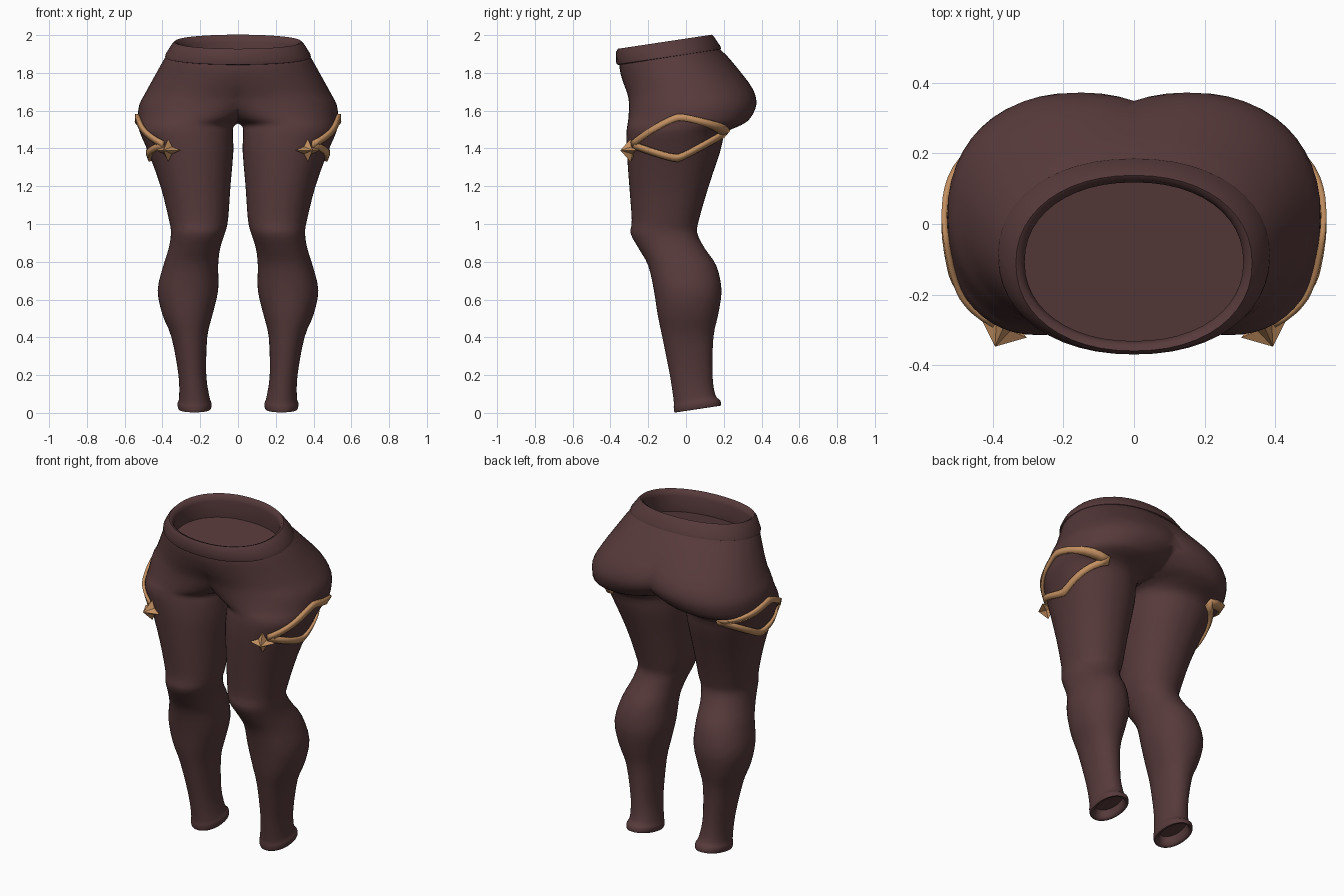
import bpy, bmesh, math
from mathutils import Vector
from mathutils.bvhtree import BVHTree

cube = bpy.data.objects.get("Cube")
if cube:
    bpy.data.objects.remove(cube, do_unlink=True)


def make_material(name, colour):
    mat = bpy.data.materials.new(name)
    mat.use_nodes = True
    mat.diffuse_color = (*colour, 1)
    shader = next(n for n in mat.node_tree.nodes if n.type == 'BSDF_PRINCIPLED')
    shader.inputs["Base Color"].default_value = (*colour, 1)
    shader.inputs["Roughness"].default_value = 0.8
    return mat


brown = make_material("dark brown cloth", (0.095, 0.042, 0.043))
gold = make_material("soft gold", (0.55, 0.28, 0.12))


def finish(bm, name, mat, smooth_angle=None):
    """Turn a bmesh into a coloured object."""
    bmesh.ops.recalc_face_normals(bm, faces=bm.faces)
    mesh = bpy.data.meshes.new(name)
    bm.to_mesh(mesh)
    mesh.materials.append(mat)
    obj = bpy.data.objects.new(name, mesh)
    bpy.context.collection.objects.link(obj)
    if smooth_angle:
        bpy.ops.object.select_all(action='DESELECT')
        obj.select_set(True)
        bpy.context.view_layer.objects.active = obj
        bpy.ops.object.shade_smooth_by_angle(angle=math.radians(smooth_angle))
    return obj


def mirror_half(bm):
    bmesh.ops.mirror(bm, geom=bm.verts[:] + bm.edges[:] + bm.faces[:],
                     axis='X', merge_dist=0.0005)


def refine(rows, steps):
    """Pass a smooth curve through the section rows."""
    out = []
    for i in range(len(rows) - 1):
        a, b, c, d = (rows[min(max(i + k, 0), len(rows) - 1)] for k in (-1, 0, 1, 2))
        for s in range(steps):
            t = s / steps
            out.append([q + t / 2 * (r - p + t * (2 * p - 5 * q + 4 * r - w
                        + t * (3 * (q - r) + w - p)))
                        for p, q, r, w in zip(a, b, c, d)])
    return out + [list(rows[-1])]


def clamp(v):
    return min(max(v, 0), 1)


def slope(z):
    """The waist and the ankle openings both rise towards the back."""
    return 0.15 * max(clamp((z - 1.65) / 0.2), clamp((0.2 - z) / 0.12))


def loft(bm, rows, segments, cap_first):
    """Skin rounded sections given as height, inner x, outer x, front y, back y."""
    rings = []
    for z, x0, x1, y0, y1 in rows:
        cx, cy, rx, ry = (x0 + x1) / 2, (y0 + y1) / 2, (x1 - x0) / 2, (y1 - y0) / 2
        ring = []
        for k in range(segments):
            a = math.tau * k / segments
            c, s = math.cos(a), math.sin(a)
            dx = rx * math.copysign(abs(c) ** 0.93, c)
            dy = ry * math.copysign(abs(s) ** 0.93, s)
            ring.append(bm.verts.new((cx + dx, cy + dy, z + slope(z) * dy)))
        rings.append(ring)
    for low, high in zip(rings, rings[1:]):
        for k in range(segments):
            j = (k + 1) % segments
            bm.faces.new((low[k], low[j], high[j], high[k]))
    if cap_first:
        bm.faces.new(rings[0])


# Legs and hips: one side from cuff to waist, cut at the middle and mirrored
leg_rows = [
    (.07, .17, .285, -.03, .15),
    (.03, .165, .295, -.04, .165),
    (.021, .145, .315, -.06, .185),
    (.05, .14, .32, -.065, .18),
    (.08, .15, .312, -.065, .155),
    (.2, .168, .315, -.085, .14),
    (.4, .163, .352, -.125, .145),
    (.52, .135, .4, -.15, .17),
    (.65, .105, .425, -.17, .188),
    (.78, .105, .395, -.2, .16),
    (.87, .095, .367, -.25, .1),
    (.95, .07, .355, -.293, .06),
    (1.02, .053, .365, -.287, .068),
    (1.2, .04, .41, -.3, .12),
    (1.38, .025, .475, -.313, .18),
    (1.48, .027, .518, -.315, .21),
    (1.525, .015, .528, -.31, .295),
    (1.56, -.07, .53, -.305, .34),
    (1.63, -.19, .523, -.302, .372),
    (1.7, -.26, .487, -.31, .355),
    (1.8, -.37, .432, -.338, .265),
    (1.87, -.385, .392, -.352, .195),
    (1.91, -.365, .365, -.35, .16),
]
bm = bmesh.new()
loft(bm, refine(leg_rows, 3), 48, True)
bmesh.ops.bisect_plane(bm, geom=bm.verts[:] + bm.edges[:] + bm.faces[:], dist=0.001,
                       plane_co=(0, 0, 0), plane_no=(1, 0, 0), clear_inner=True)
mirror_half(bm)
bmesh.ops.recalc_face_normals(bm, faces=bm.faces)
surface = BVHTree.FromBMesh(bm)
finish(bm, "leggings", brown, 50)

# Waistband: rolled lip around a shallow hollow with a floor
band_profile = [
    (1.83, .32, -.335, .125), (1.93, .31, -.332, .118),
    (1.958, .32, -.345, .125), (1.965, .335, -.36, .138),
    (1.95, .35, -.37, .15), (1.9, .383, -.37, .182),
    (1.885, .386, -.366, .186), (1.88, .37, -.34, .17),
]
bm = bmesh.new()
loft(bm, [(z, -r, r, f, b) for z, r, f, b in band_profile], 48, True)
finish(bm, "waistband", brown, 50)

# Thigh trim: a lens-shaped ribbon laid on the outer thigh
AXIS = Vector((.25, -.05, 0))
FRONT, BACK = -.28, .2


def on_thigh(y, z):
    angle = math.asin((y - AXIS.y) / .27)
    out = Vector((math.cos(angle), math.sin(angle), 0))
    start = AXIS + out + Vector((0, 0, z))
    hit, normal, _, _ = surface.ray_cast(start, -out)
    return (hit if hit else start - out * .75) + out * .009


bm = bmesh.new()
STEPS = 24
for rise in (.115, -.1):
    strip = []
    for i in range(STEPS + 1):
        u = i / STEPS
        y = FRONT + (BACK - FRONT) * u
        z = 1.42 + .06 * u + rise * (1 - abs(2 * u - 1) ** 1.4)
        strip.append([bm.verts.new(on_thigh(y, z + w)) for w in (-.018, .018)])
    for a, b in zip(strip, strip[1:]):
        bm.faces.new((a[0], b[0], b[1], a[1]))
mirror_half(bm)
trim = finish(bm, "thigh_trim", gold, 40)
solid = trim.modifiers.new("thickness", 'SOLIDIFY')
solid.thickness = .016
solid.offset = 0

# Four-pointed studs at the front ends of the trim
bm = bmesh.new()
normal = Vector((.4, -.9, 0)).normalized()
side = Vector((-normal.y, normal.x, 0))
centre = Vector((.37, -.293, 1.39))
outline = []
for k in range(8):
    a = math.tau * k / 8
    r = .032 if k % 2 else .072
    outline.append(bm.verts.new(centre + side * r * math.cos(a)
                                + Vector((0, 0, r * math.sin(a) * .85))))
tip = bm.verts.new(centre + normal * .06)
base = bm.verts.new(centre - normal * .035)
for k in range(8):
    p, q = outline[k], outline[(k + 1) % 8]
    bm.faces.new((p, q, tip))
    bm.faces.new((q, p, base))
mirror_half(bm)
finish(bm, "star_studs", gold)
